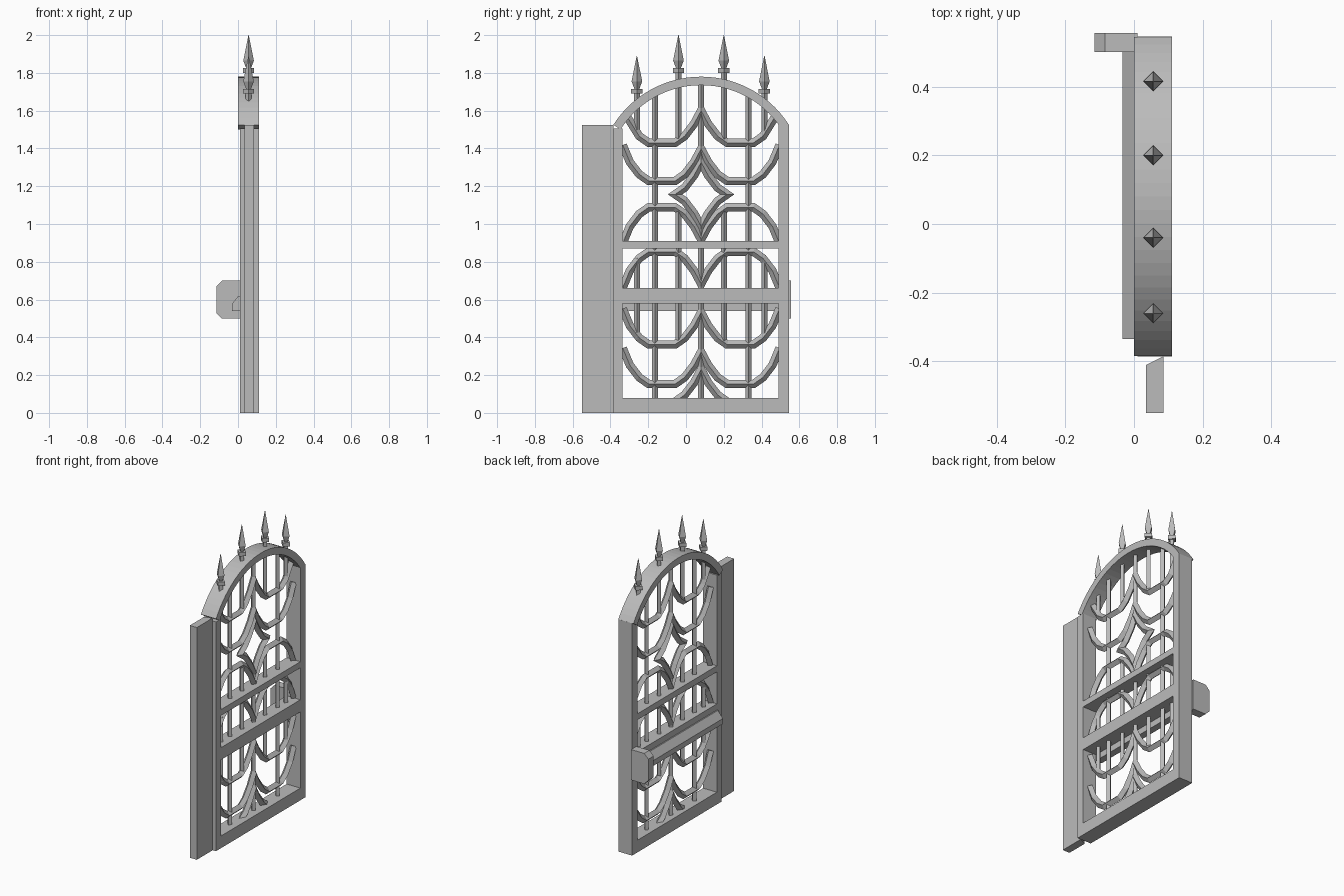
import bpy, bmesh, math
from mathutils import Vector

cube = bpy.data.objects.get("Cube")
if cube:
    bpy.data.objects.remove(cube)

iron = bpy.data.materials.new("grey_iron")
iron.use_nodes = True
GREY = (0.5, 0.5, 0.5, 1)
iron.diffuse_color = GREY
iron.node_tree.nodes["Principled BSDF"].inputs["Base Color"].default_value = GREY

MID_X, MID_Y = 0.056, 0.08       # bar plane and centre line of the gate
LEFT, RIGHT = -0.335, 0.49       # inner faces of the two side posts


def finish(name, bm):
    bmesh.ops.recalc_face_normals(bm, faces=bm.faces)
    mesh = bpy.data.meshes.new(name)
    bm.to_mesh(mesh)
    bm.free()
    mesh.materials.append(iron)
    obj = bpy.data.objects.new(name, mesh)
    bpy.context.collection.objects.link(obj)
    return obj


def loft(name, rings, closed=False):
    """Skin a list of equal-sized rings of points."""
    bm = bmesh.new()
    loops = [[bm.verts.new(p) for p in ring] for ring in rings]
    n = len(loops[0])
    pairs = list(zip(loops, loops[1:]))
    if closed:
        pairs.append((loops[-1], loops[0]))
    else:
        bm.faces.new(loops[0])
        bm.faces.new(loops[-1])
    for a, b in pairs:
        for i in range(n):
            j = (i + 1) % n
            bm.faces.new((a[i], a[j], b[j], b[i]))
    return finish(name, bm)


def box(name, x, y, z):
    ring = [(x[0], y[0]), (x[1], y[0]), (x[1], y[1]), (x[0], y[1])]
    return loft(name, [[(px, py, h) for px, py in ring] for h in z])


def spindle(name, y, profile):
    """Four-sided turned shape from (radius, height) pairs."""
    return loft(name, [[(MID_X + r, y, z), (MID_X, y + r, z),
                        (MID_X - r, y, z), (MID_X, y - r, z)] for r, z in profile])


def scroll(name, path, closed=False, r=0.022):
    """Mitred diamond-section bar along a (y, z) path."""
    pts = [Vector(p) for p in path]
    rings, n = [], len(pts)
    for i, p in enumerate(pts):
        before = pts[i - 1] if i or closed else None
        after = pts[(i + 1) % n] if i < n - 1 or closed else None
        d1 = (p - before).normalized() if before else (after - p).normalized()
        d2 = (after - p).normalized() if after else d1
        t = (d1 + d2).normalized()
        off = Vector((-t.y, t.x)) * r / max(t.dot(d1), 0.35)
        rings.append([(MID_X + r, p.x, p.y), (MID_X, p.x + off.x, p.y + off.y),
                      (MID_X - r, p.x, p.y), (MID_X, p.x - off.x, p.y - off.y)])
    return loft(name, rings, closed)


# Outer frame and rails
DEPTH = (0.01, 0.11)
box("hinge_side_post", DEPTH, (-0.385, LEFT), (0, 1.505))
box("latch_side_post", DEPTH, (RIGHT, 0.545), (0, 1.525))
for name, z in (("bottom_rail", (0, 0.08)), ("lower_rail", (0.58, 0.66)),
                ("middle_rail", (0.87, 0.91))):
    box(name, DEPTH, (LEFT, RIGHT), z)

# Arched top
arch_rings, STEPS = [], 28
start = math.radians(32.5)
for i in range(STEPS + 1):
    a = start + (math.pi - 2 * start) * i / STEPS
    arch_rings.append([(x, MID_Y + rad * math.cos(a), 1.229 + rad * math.sin(a))
                       for x, rad in ((0, 0.506), (0.11, 0.506), (0.11, 0.551), (0, 0.551))])
arch = loft("arched_top", arch_rings)

# Side plate with one slanted edge
plate = [(0.035, -0.55), (0.086, -0.55), (0.086, -0.385), (0.035, -0.41)]
loft("side_plate", [[(x, y, z) for x, y in plate] for z in (0, 1.525)])

# Latch block and its push bar
latch = [(0.01, 0.5), (-0.085, 0.5), (-0.115, 0.53), (-0.115, 0.67), (-0.085, 0.7), (0.01, 0.7)]
loft("latch_block", [[(x, y, z) for x, z in latch] for y in (0.5, 0.555)])
push = [(0.012, 0.54), (-0.033, 0.54), (-0.033, 0.575), (0.002, 0.62), (0.012, 0.62)]
loft("push_bar", [[(x, y, z) for x, z in push] for y in (LEFT, 0.5)])

# Scalloped scrolls: one bay from the centre line to a post
HALF = 0.2075
CURVE = [(0.0, 0.17), (0.0375, 0.1), (0.0875, 0.035), (0.1375, 0.0)]
BAY = CURVE + [(2 * HALF - d, h) for d, h in CURVE[:0:-1]] + [(2 * HALF, 0.19)]
TRIMMED = BAY[:-2] + [(0.39, 0.135)]


def mirrored(bay, base, sign=1):
    """Path across both bays, meeting in a point on the centre line."""
    left = [(MID_Y - d, base + sign * h) for d, h in reversed(bay)]
    return left + [(MID_Y + d, base + sign * h) for d, h in bay[1:]]


for name, bay, base, sign in (("crown", TRIMMED, 1.43, 1), ("upper", BAY, 1.228, 1),
                              ("above_rail", BAY, 1.088, -1), ("below_rail", BAY, 0.853, -1),
                              ("lower", BAY, 0.362, 1), ("bottom", BAY, 0.153, 1),
                              ("foot", CURVE, 0.06, 1)):
    scroll(name + "_scroll", mirrored(bay, base, sign))

# Four-pointed star
top = mirrored(CURVE, 1.157)
scroll("centre_star", top + [(y, 2 * 1.157 - z) for y, z in top[-2:0:-1]], closed=True)

# Long upright bars
BAR = 0.016


def bar(name, y, z0, z1):
    spindle(name, y, [(BAR, z0), (BAR, z1)])


for side, y in (("left", -0.165), ("right", 0.33)):
    bar(side + "_long_bar", y, 0.07, 1.7)
bar("centre_bar_upper", MID_Y, 1.32, 1.75)
bar("centre_bar_lower", MID_Y, 0.07, 0.99)

# Spears with short bars below them
for name, y, tip, foot, low, high in (
        ("left_outer", -0.26, 1.89, 1.48, 0.4, 0.82), ("left_inner", -0.04, 2.0, 1.44, 0.37, 1.08),
        ("right_inner", 0.2, 2.0, 1.44, 0.37, 1.08), ("right_outer", 0.415, 1.89, 1.48, 0.4, 0.82)):
    spindle(name + "_spear", y, [(BAR, foot), (BAR, tip - 0.2), (0.03, tip - 0.2),
                                 (0.03, tip - 0.175), (0.013, tip - 0.175),
                                 (0.028, tip - 0.135), (0.001, tip)])
    bar(name + "_short_bar", y, low, high)
